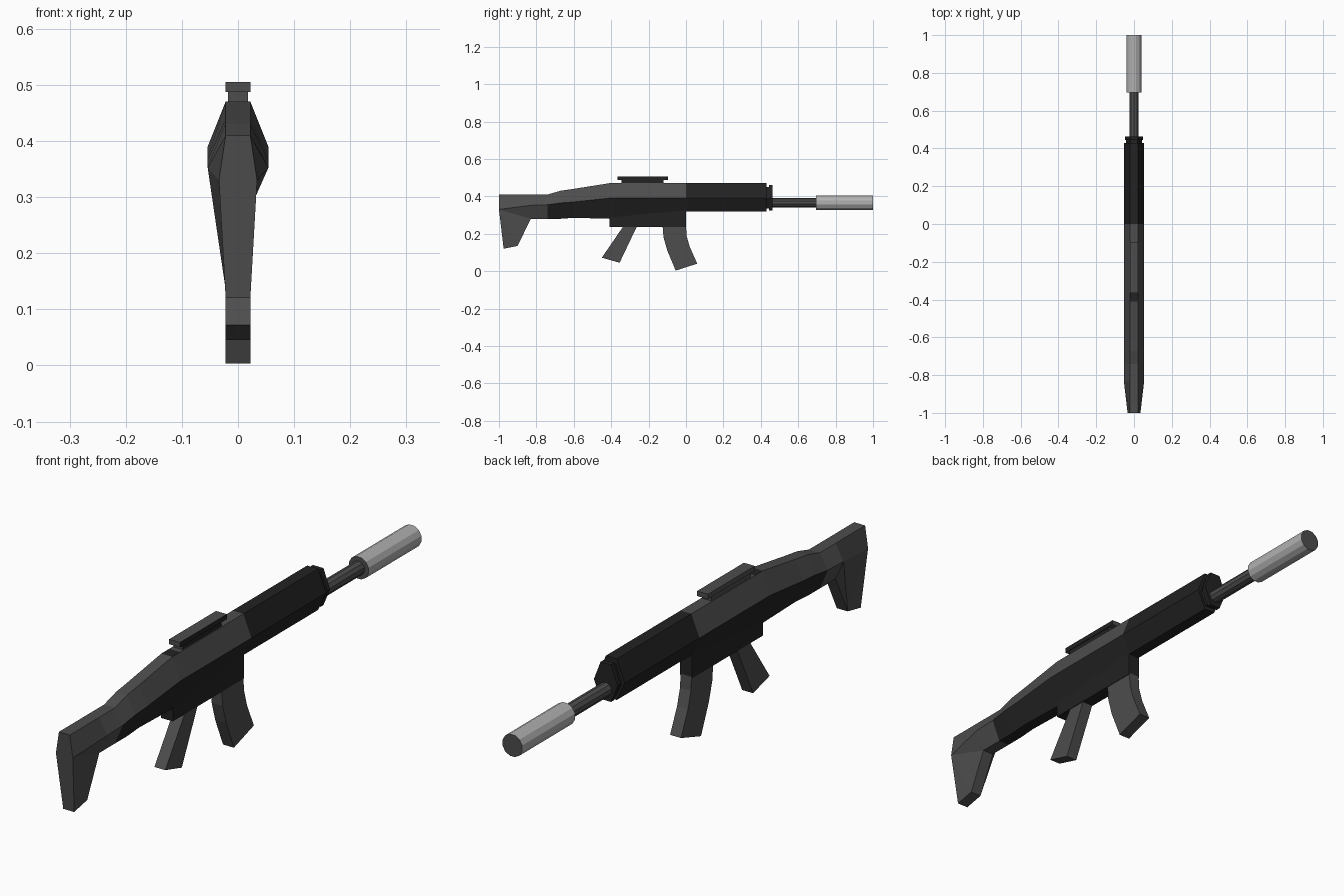
import bpy, bmesh, math

if "Cube" in bpy.data.objects:
    bpy.data.objects.remove(bpy.data.objects["Cube"], do_unlink=True)


def material(name, value):
    m = bpy.data.materials.new(name)
    m.use_nodes = True
    colour = (value, value, value, 1)
    m.diffuse_color = colour
    m.node_tree.nodes["Principled BSDF"].inputs["Base Color"].default_value = colour
    return m


GREY = material("dark grey", 0.075)
BLACK = material("black", 0.016)
SILVER = material("silver", 0.44)


def finish(name, bm, mats, rule=None):
    """Turn a bmesh into an object; rule picks a material slot per face."""
    bmesh.ops.recalc_face_normals(bm, faces=bm.faces)
    bm.normal_update()
    if rule:
        for f in bm.faces:
            f.material_index = rule(f)
    mesh = bpy.data.meshes.new(name)
    bm.to_mesh(mesh)
    bm.free()
    for m in mats:
        mesh.materials.append(m)
    ob = bpy.data.objects.new(name, mesh)
    bpy.context.collection.objects.link(ob)
    return ob


def hex_ring(bm, y, top, mid, low, wide=0.054, narrow=0.022):
    half = [(narrow, top), (wide, mid), (narrow, low)]
    pts = half + [(-x, z) for x, z in reversed(half)]
    return [bm.verts.new((x, y, z)) for x, z in pts]


def bridge(bm, rings):
    for a, b in zip(rings, rings[1:]):
        n = len(a)
        for i in range(n):
            bm.faces.new((a[i], a[(i + 1) % n], b[(i + 1) % n], b[i]))


def loft(name, stations, mats, rule=None):
    bm = bmesh.new()
    rings = [hex_ring(bm, *s) for s in stations]
    bridge(bm, rings)
    bm.faces.new(rings[0])
    bm.faces.new(rings[-1])
    return finish(name, bm, mats, rule)


def plate(name, outline, half, mats, rule=None):
    """Extrude a (y, z) outline across x."""
    bm = bmesh.new()
    a, b = [[bm.verts.new((x, y, z)) for y, z in outline] for x in (-half, half)]
    bridge(bm, [a, b])
    bm.faces.new(a)
    bm.faces.new(b)
    return finish(name, bm, mats, rule)


def box(name, y0, y1, z0, z1, half, mats, rule=None):
    return plate(name, [(y0, z0), (y1, z0), (y1, z1), (y0, z1)], half, mats, rule)


def tube(name, y0, y1, radius, sides, mats, rule=None):
    bm = bmesh.new()
    rings = []
    for y in (y0, y1):
        angles = [math.tau * (i + 0.5) / sides for i in range(sides)]
        rings.append([bm.verts.new((radius * math.cos(t), y, 0.366 + radius * math.sin(t)))
                      for t in angles])
    bridge(bm, rings)
    for r in rings:
        bm.faces.new(r)
    return finish(name, bm, mats, rule)


# Upper body: grey above the widest line, black below it
def body_rule(f):
    c = f.calc_center_median()
    if f.normal.z < -0.1 and c.y > -0.74:
        return 1
    return int(f.normal.z > 0.99 and -0.41 < c.y < -0.365)


loft("upper_body", [
    (-0.83, 0.41, 0.352, 0.28),
    (-0.74, 0.41, 0.355, 0.28),
    (-0.67, 0.43, 0.365, 0.28),
    (-0.60, 0.44, 0.37, 0.285),
    (-0.41, 0.47, 0.39, 0.28),
    (-0.365, 0.47, 0.39, 0.285),
    (0, 0.47, 0.39, 0.32),
], [GREY, BLACK], body_rule)

# Handguard with a recessed neck and end collar
loft("handguard", [(0, 0.47, 0.39, 0.32), (0.43, 0.47, 0.39, 0.32)], [BLACK])
loft("handguard_neck", [(0.43, 0.45, 0.385, 0.335, 0.042, 0.019),
                        (0.445, 0.45, 0.385, 0.335, 0.042, 0.019)], [BLACK])
loft("handguard_collar", [(0.445, 0.46, 0.39, 0.325, 0.048, 0.021),
                          (0.462, 0.46, 0.39, 0.325, 0.048, 0.021)], [BLACK])

# Shoulder stock, tapering to the rear and down to the toe
bm = bmesh.new()
front = hex_ring(bm, -0.83, 0.41, 0.352, 0.28)
rear = hex_ring(bm, -1, 0.41, 0.33, 0.12, 0.034)
for v in rear[2:4]:
    v.co.y = -0.975
toe = [bm.verts.new((x, -0.9, 0.135)) for x in (0.022, -0.022)]
bm.faces.new(rear)
bm.faces.new((rear[0], front[0], front[5], rear[5]))
bm.faces.new((rear[2], rear[3], toe[1], toe[0]))
bm.faces.new((front[2], front[3], toe[1], toe[0]))
bm.faces.new(front)
for top, mid, low, t in ((0, 1, 2, 0), (5, 4, 3, 1)):
    bm.faces.new((rear[top], front[top], front[mid], rear[mid]))
    bm.faces.new((rear[mid], toe[t], rear[low]))
    if t:
        bm.faces.new((front[mid], front[low], toe[t]))
        bm.faces.new((rear[mid], front[mid], toe[t]))
    else:
        bm.faces.new((rear[mid], front[mid], front[low]))
        bm.faces.new((rear[mid], front[low], toe[t]))
finish("shoulder_stock", bm, [GREY])

# Lower receiver, grip and curved magazine
box("lower_receiver", -0.41, 0, 0.235, 0.35, 0.024, [BLACK])
plate("grip", [(-0.45, 0.072), (-0.355, 0.045), (-0.262, 0.24), (-0.335, 0.24)],
      0.022, [GREY])
plate("magazine", [(-0.125, 0.24), (-0.12, 0.18), (-0.10, 0.11), (-0.055, 0.003),
                   (0.06, 0.04), (0.02, 0.13), (0.003, 0.19), (0, 0.24)],
      0.022, [GREY])


# Top rail on its riser, with one dark flank
def rail_rule(f):
    return int(f.normal.x > 0.5)


box("rail_riser", -0.345, -0.12, 0.465, 0.487, 0.018, [GREY, BLACK], rail_rule)
box("top_rail", -0.365, -0.095, 0.487, 0.505, 0.022, [GREY, BLACK], rail_rule)

# Barrel and silencer with dark end caps
tube("barrel", 0.455, 0.70, 0.025, 10, [GREY])
tube("silencer", 0.695, 1, 0.041, 12, [SILVER, GREY],
     lambda f: int(abs(f.normal.y) > 0.5))
